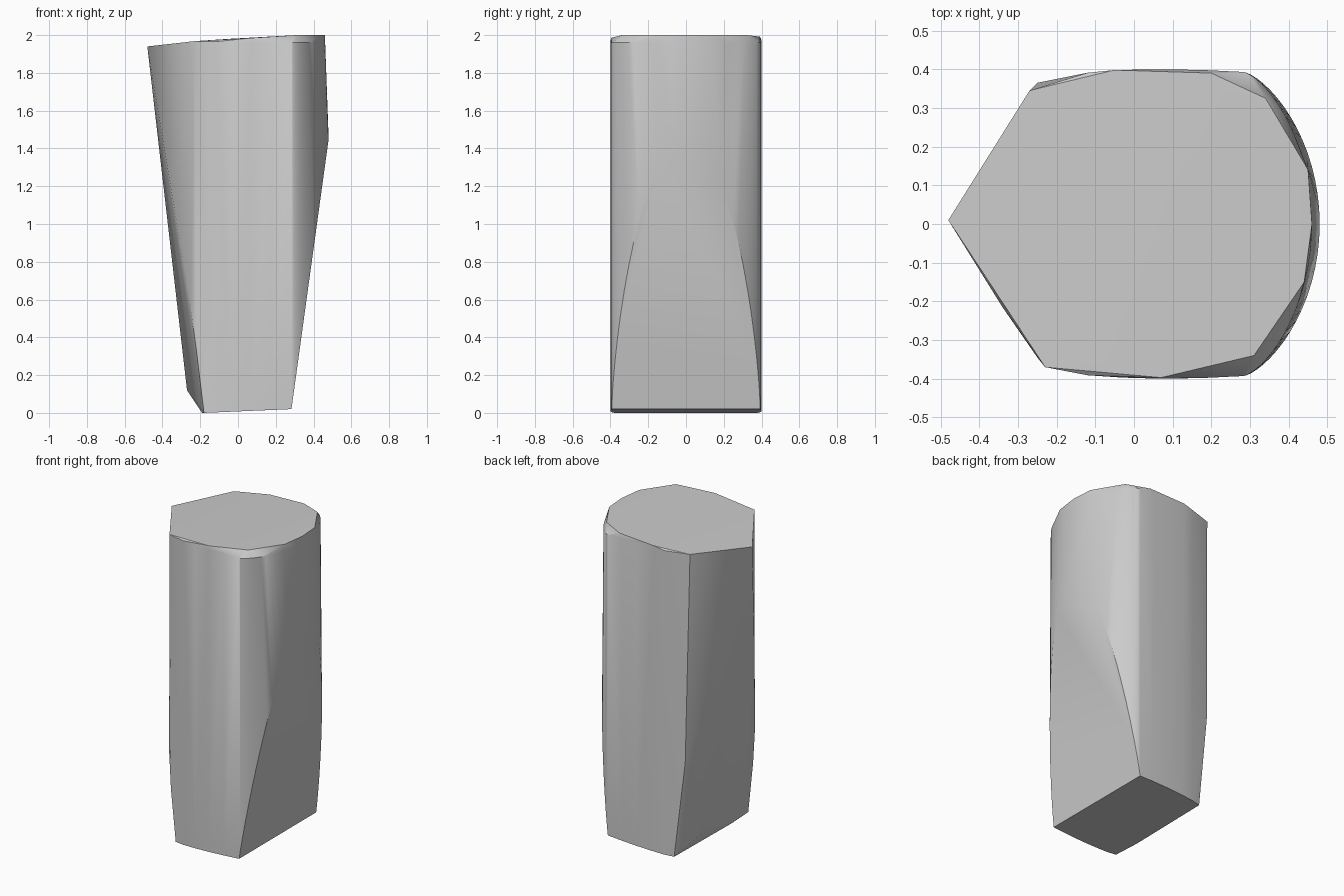
import bpy, bmesh, math

cube = bpy.data.objects.get("Cube")
if cube:
    bpy.data.objects.remove(cube, do_unlink=True)

grey = bpy.data.materials.new("plain_grey")
grey.use_nodes = True
colour = (0.6, 0.6, 0.6, 1)
grey.diffuse_color = colour
grey.node_tree.nodes["Principled BSDF"].inputs["Base Color"].default_value = colour

points = []


def base_z(x):
    return 0.02 * (x + 0.18) / 0.46


# Flat crown with a pointed end
points += [(-0.48, 0.01, 1.94), (-0.27, 0.345, 1.963), (-0.23, -0.37, 1.968),
           (-0.05, 0.398, 1.98), (0.07, -0.397, 1.985), (0.2, 0.39, 1.992),
           (0.31, -0.34, 2.0), (0.34, 0.325, 2.0), (0.44, -0.15, 2.0),
           (0.45, 0.14, 2.0), (0.46, 0, 2.0)]

# Rounded side, cut off below by a sloping flat
steps = 32
for i in range(steps + 1):
    t = math.sin(math.pi * (i / steps - 0.5))
    x = 0.283 + 0.197 * max(0, 1 - t * t) ** 0.7
    y = 0.393 * t
    points.append((x, y, 0.02 + (x - 0.283) / 0.197 * 1.43))
    points.append((x - 0.02 * (x - 0.283) / 0.197, y, 1.96))

# Gently bowed front and back walls
for side in (-1, 1):
    for x, y in ((-0.12, 0.391), (-0.03, 0.397), (0.07, 0.4), (0.18, 0.398)):
        points.append((x, side * y, base_z(x)))
        points.append((x, side * y, 1.965))
    points.append((-0.18, side * 0.378, 0))

# Tapering flat below the point, with its lower corner
points += [(-0.27, 0.22, 0.12), (-0.25, 0.365, 0.62), (-0.19, -0.2, 0.0),
           (-0.34, -0.215, 1.1), (-0.25, -0.345, 0.55), (-0.22, -0.37, 0.33)]

bm = bmesh.new()
for p in points:
    bm.verts.new(p)
hull = bmesh.ops.convex_hull(bm, input=bm.verts)
loose = {g for g in hull["geom_interior"] + hull["geom_unused"]
         if isinstance(g, bmesh.types.BMVert)}
bmesh.ops.delete(bm, geom=list(loose), context="VERTS")
bmesh.ops.dissolve_limit(bm, angle_limit=math.radians(0.5),
                         verts=bm.verts, edges=bm.edges)
bmesh.ops.recalc_face_normals(bm, faces=bm.faces)

mesh = bpy.data.meshes.new("faceted_block")
bm.to_mesh(mesh)
bm.free()
mesh.materials.append(grey)
block = bpy.data.objects.new("faceted_block", mesh)
bpy.context.collection.objects.link(block)

bpy.ops.object.select_all(action="DESELECT")
block.select_set(True)
bpy.context.view_layer.objects.active = block
bpy.ops.object.shade_smooth_by_angle(angle=math.radians(30))
